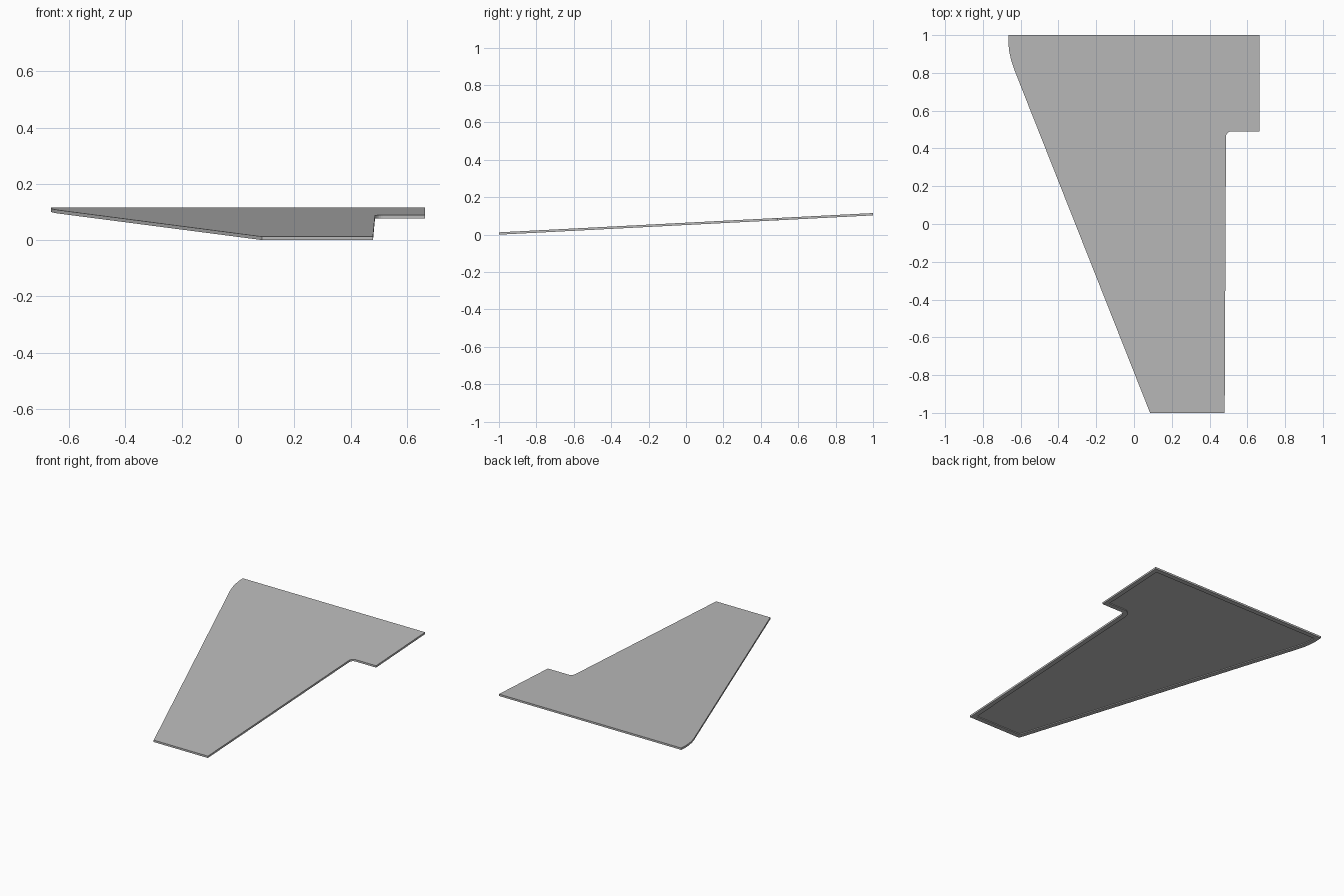
import bpy, bmesh, math

cube = bpy.data.objects.get("Cube")
if cube:
    bpy.data.objects.remove(cube)

THICKNESS = 0.0125
SLOPE = 0.0515

grey = bpy.data.materials.new("light grey")
grey.use_nodes = True
colour = (0.5, 0.5, 0.5, 1)
grey.diffuse_color = colour
grey.node_tree.nodes["Principled BSDF"].inputs["Base Color"].default_value = colour


def arc(cx, cy, radius, start, end, steps):
    """Points along a circular arc, angles in degrees."""
    angles = [math.radians(start + (end - start) * i / steps) for i in range(steps + 1)]
    return [(cx + radius * math.cos(a), cy + radius * math.sin(a)) for a in angles]


# Plan outline: straight root, stepped trailing edge, rounded leading corner
outline = [(0.665, 1), (0.665, 0.49)]
outline += arc(0.515, 0.462, 0.028, 90, 180, 6)
outline += [(0.48, -1), (0.085, -1)]
outline += [(-0.635, 0.82), (-0.65, 0.865), (-0.66, 0.91), (-0.665, 0.955), (-0.665, 1)]

# Sloping slab
bm = bmesh.new()
underside = bm.faces.new([bm.verts.new((x, y, (y + 1) * SLOPE)) for x, y in outline])
underside.normal_update()
if underside.normal.z > 0:
    underside.normal_flip()
top = bmesh.ops.extrude_face_region(bm, geom=[underside], use_keep_orig=True)
for item in top["geom"]:
    if isinstance(item, bmesh.types.BMVert):
        item.co.z += THICKNESS
bmesh.ops.recalc_face_normals(bm, faces=bm.faces)

# Shallow recessed panel framed by a rim on the underside
bm.normal_update()
underside = min(bm.faces, key=lambda f: f.normal.z)
bmesh.ops.inset_region(bm, faces=[underside], thickness=0.03, use_even_offset=True)
panel = min(bm.faces, key=lambda f: (round(f.normal.z, 2), -f.calc_area()))
bmesh.ops.inset_region(bm, faces=[panel], thickness=0.001, depth=-0.005, use_even_offset=True)

mesh = bpy.data.meshes.new("wing_panel")
bm.to_mesh(mesh)
bm.free()
mesh.materials.append(grey)
wing = bpy.data.objects.new("wing_panel", mesh)
bpy.context.collection.objects.link(wing)
